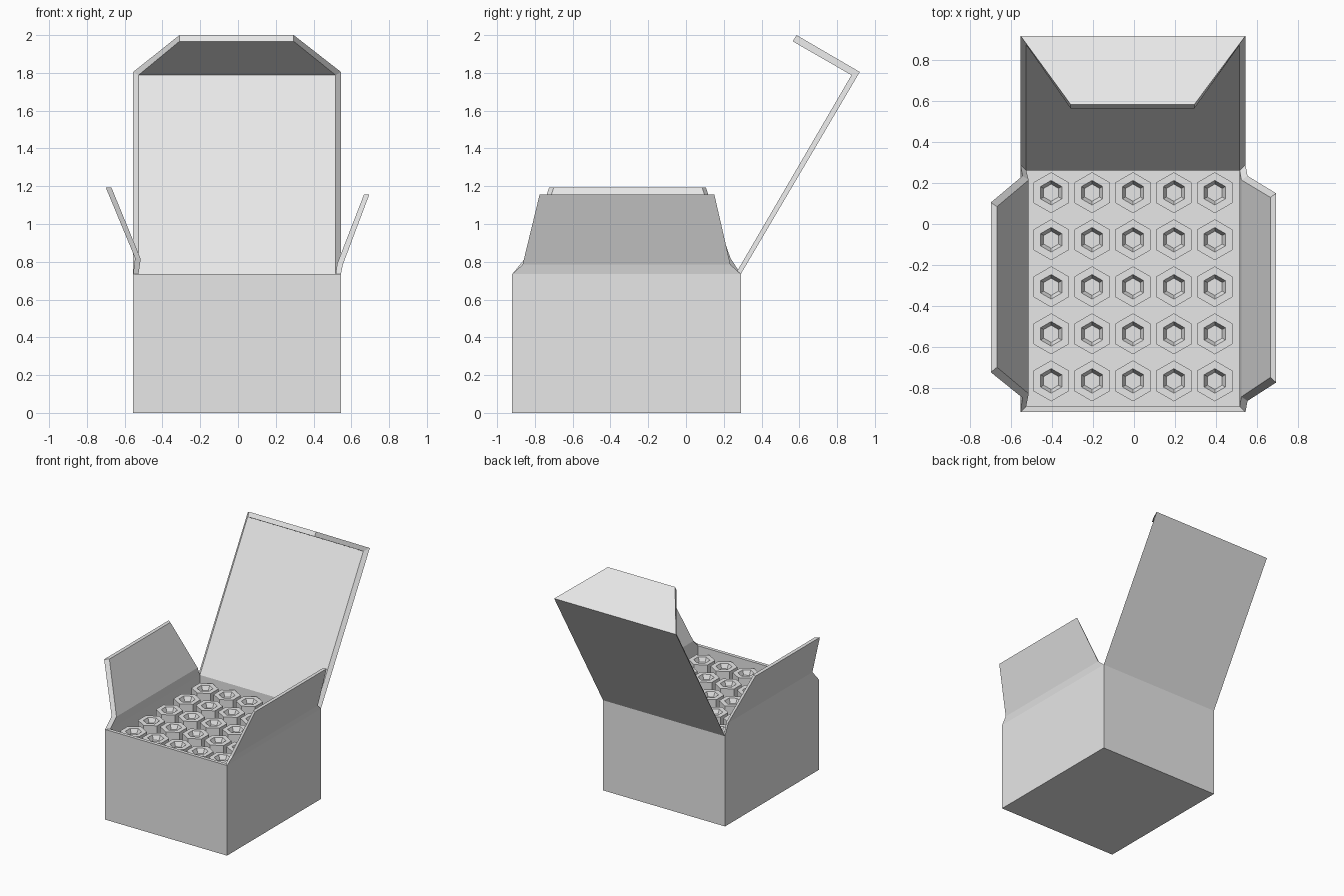
import bpy
import bmesh
import math

cube = bpy.data.objects.get("Cube")
if cube:
    bpy.data.objects.remove(cube, do_unlink=True)

# One plain card material
card = bpy.data.materials.new("light_grey_card")
card.use_nodes = True
colour = (0.8, 0.8, 0.8, 1)
card.diffuse_color = colour
card.node_tree.nodes["Principled BSDF"].inputs["Base Color"].default_value = colour


def finish(name, bm):
    bmesh.ops.recalc_face_normals(bm, faces=bm.faces)
    mesh = bpy.data.meshes.new(name)
    bm.to_mesh(mesh)
    bm.free()
    mesh.materials.append(card)
    obj = bpy.data.objects.new(name, mesh)
    bpy.context.collection.objects.link(obj)
    return obj


def folded_sheet(name, outer, inner):
    """Thick folded card: each row is a pair of end points across the fold."""
    bm = bmesh.new()
    rows = [[bm.verts.new(p) for p in (o[0], o[1], i[1], i[0])]
            for o, i in zip(outer, inner)]
    for a, b in zip(rows, rows[1:]):
        for k in range(4):
            n = (k + 1) % 4
            bm.faces.new((a[k], a[n], b[n], b[k]))
    bm.faces.new(rows[0])
    bm.faces.new(rows[-1])
    return finish(name, bm)


def lid_row(x0, x1, y, z):
    return (x0, y, z), (x1, y, z)


def flap_row(x, z, y0, y1):
    return (x, y0, z), (x, y1, z)


def loft(bm, rings):
    """Skin a chain of equal loops and close both ends."""
    loops = [[bm.verts.new(p) for p in ring] for ring in rings]
    for a, b in zip(loops, loops[1:]):
        for k in range(len(a)):
            n = (k + 1) % len(a)
            bm.faces.new((a[k], a[n], b[n], b[k]))
    bm.faces.new(loops[0])
    bm.faces.new(loops[-1])


# Open box: outside, rim, inside
X0, X1, Y0, Y1, TOP, T = -0.555, 0.545, -0.92, 0.29, 0.735, 0.028


def rectangle(inset, z):
    return [(X0 + inset, Y0 + inset, z), (X1 - inset, Y0 + inset, z),
            (X1 - inset, Y1 - inset, z), (X0 + inset, Y1 - inset, z)]


bm = bmesh.new()
loft(bm, [rectangle(0, 0), rectangle(0, TOP), rectangle(T, TOP), rectangle(T, T)])
finish("box", bm)

# Lid with a tapered tuck flap
folded_sheet(
    "lid",
    [lid_row(X0, X1, Y1, TOP), lid_row(X0, X1, 0.92, 1.805),
     lid_row(-0.31, 0.295, 0.585, 2.0)],
    [lid_row(X0 + T, X1 - T, 0.262, TOP), lid_row(X0 + T, X1 - T, 0.876, 1.788),
     lid_row(-0.31, 0.295, 0.565, 1.967)])

# Side flaps, each creased just above the rim
folded_sheet(
    "left_flap",
    [flap_row(X1, TOP, Y0, Y1), flap_row(0.555, 0.785, -0.865, 0.235),
     flap_row(0.695, 1.156, -0.775, 0.15)],
    [flap_row(X1 - T, TOP, Y0 + T, Y1 - T), flap_row(0.525, 0.79, -0.845, 0.215),
     flap_row(0.667, 1.156, -0.75, 0.13)])
folded_sheet(
    "right_flap",
    [flap_row(X0, TOP, Y0, Y1), flap_row(-0.545, 0.82, -0.85, 0.235),
     flap_row(-0.70, 1.193, -0.725, 0.105)],
    [flap_row(X0 + T, TOP, Y0 + T, Y1 - T), flap_row(-0.515, 0.815, -0.83, 0.215),
     flap_row(-0.67, 1.193, -0.70, 0.085)])


# Grid of hexagonal sticks with tapered sockets
def hexagon(x, y, z, r):
    return [(x + r * math.sin(k * math.pi / 3), y + r * math.cos(k * math.pi / 3), z)
            for k in range(6)]


bm = bmesh.new()
for col in range(5):
    for row in range(5):
        x, y = -0.405 + 0.2 * col, 0.153 - 0.23 * row
        loft(bm, [hexagon(x, y, T, 0.1), hexagon(x, y, 0.7, 0.1),
                  hexagon(x, y, 0.7, 0.06), hexagon(x, y, 0.665, 0.042)])
finish("hexagonal_sticks", bm)
